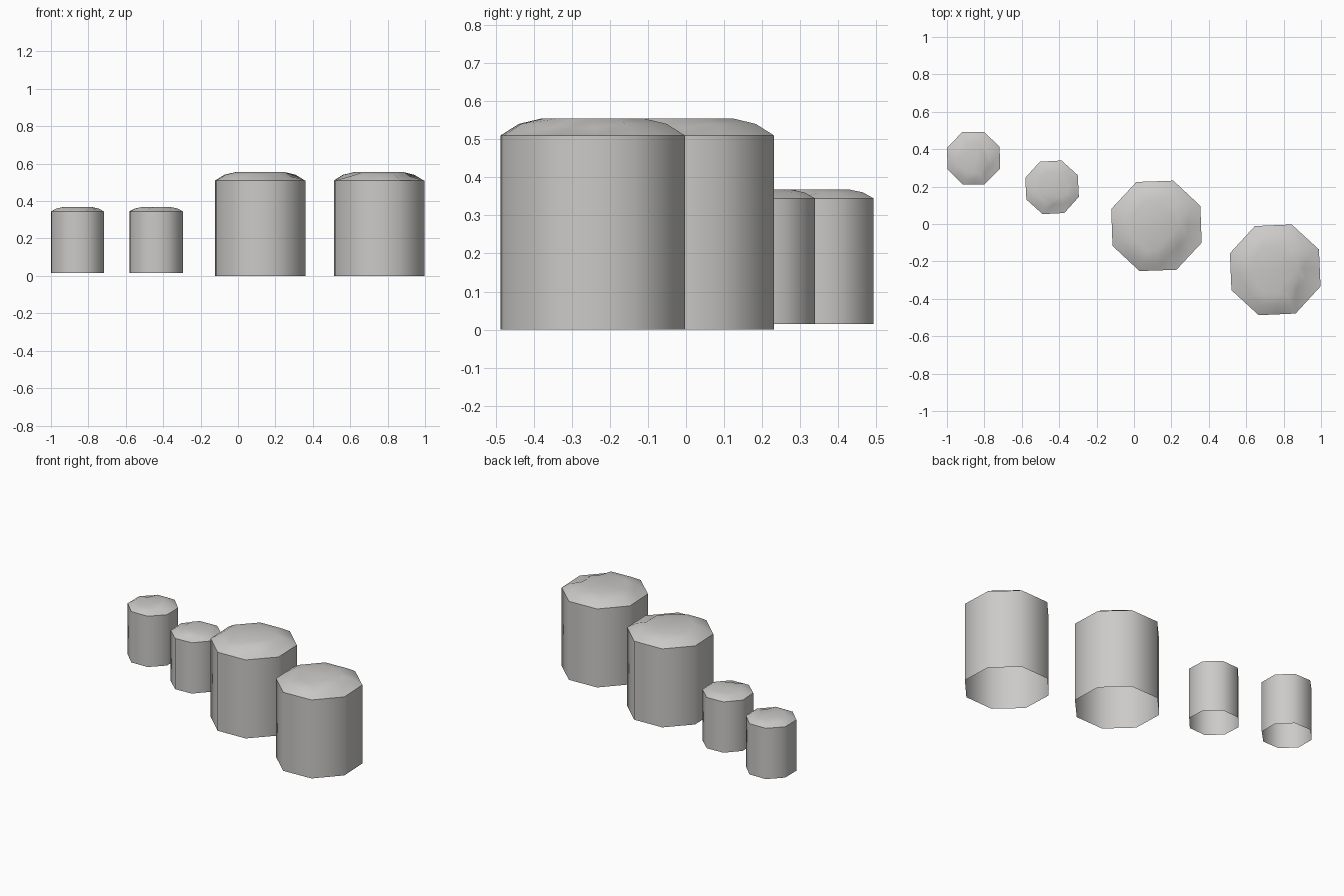
import bpy
import bmesh
import math
from mathutils import Vector

cube = bpy.data.objects.get("Cube")
if cube:
    bpy.data.objects.remove(cube, do_unlink=True)

stone = bpy.data.materials.new("pale grey stone")
stone.use_nodes = True
colour = (0.6, 0.592, 0.58, 1)
stone.diffuse_color = colour
stone.node_tree.nodes["Principled BSDF"].inputs["Base Color"].default_value = colour

SIDES = 8
STEPS = SIDES * 2


def outline(radius, turn):
    """Octagon corners (odd) with the middle of each side (even)."""
    points = []
    for i in range(STEPS):
        r = radius if i % 2 else radius * math.cos(math.pi / SIDES)
        a = math.tau * i / STEPS + turn
        points.append(Vector((r * math.cos(a), r * math.sin(a), 0)))
    return points


def column(name, centre, radius, turn, base, shoulder, top, chips):
    """Open-bottomed octagonal column with a worn cap; chips cut the cap edge inward."""
    bm = bmesh.new()
    pts = outline(radius, math.radians(turn))
    rise = top - shoulder

    def ring(scales, z):
        return [bm.verts.new((p.x * s, p.y * s, z)) for p, s in zip(pts, scales)]

    lip = [chips.get(i, 0.8) for i in range(STEPS)]
    crown = [min(0.55, s - 0.12) for s in lip]
    rings = [
        ring([1] * STEPS, base),
        ring([1] * STEPS, shoulder),
        ring(lip, shoulder + rise * 0.68),
        ring(crown, top),
    ]
    # lower the chipped parts of the cap edge
    for i in chips:
        rings[2][i].co.z -= rise * 0.2
    for low, high in zip(rings, rings[1:]):
        for i in range(STEPS):
            j = (i + 1) % STEPS
            bm.faces.new((low[i], low[j], high[j], high[i]))
    bm.faces.new(rings[-1])

    mesh = bpy.data.meshes.new(name)
    bm.to_mesh(mesh)
    bm.free()
    mesh.materials.append(stone)
    obj = bpy.data.objects.new(name, mesh)
    obj.location = (centre[0], centre[1], 0)
    bpy.context.collection.objects.link(obj)
    bpy.ops.object.select_all(action="DESELECT")
    obj.select_set(True)
    bpy.context.view_layer.objects.active = obj
    bpy.ops.object.shade_smooth_by_angle(angle=math.radians(50))


# Large pair
large = dict(radius=0.258, base=0, shoulder=0.51, top=0.555)
column("large_column_inner", (0.12, -0.01), turn=2,
       chips={13: 0.65, 14: 0.68, 15: 0.68, 0: 0.7}, **large)
column("large_column_outer", (0.755, -0.245), turn=2.5,
       chips={14: 0.65, 15: 0.68, 0: 0.64, 9: 0.68}, **large)

# Small pair
small = dict(radius=0.152, base=0.015, shoulder=0.345, top=0.368)
column("small_column_outer", (-0.858, 0.352), turn=0.5,
       chips={6: 0.66, 15: 0.68, 14: 0.66}, **small)
column("small_column_inner", (-0.438, 0.196), turn=3,
       chips={1: 0.7, 12: 0.66, 13: 0.68, 7: 0.68}, **small)
